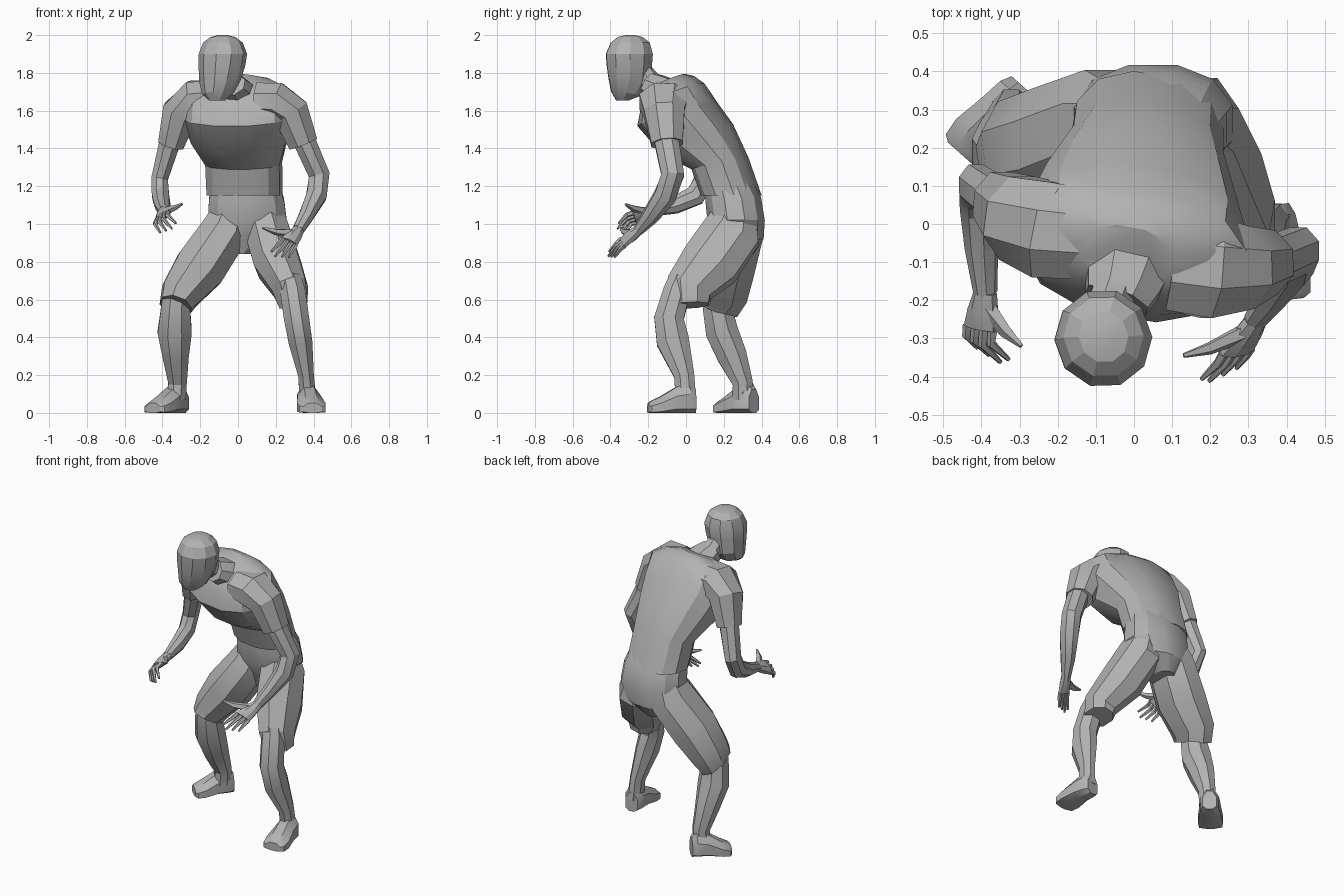
import bpy, bmesh, math
from mathutils import Vector

cube = bpy.data.objects.get("Cube")
if cube:
    bpy.data.objects.remove(cube, do_unlink=True)

grey = bpy.data.materials.new("plain grey")
grey.use_nodes = True
GREY = (0.45, 0.45, 0.45, 1)
grey.diffuse_color = GREY
grey.node_tree.nodes["Principled BSDF"].inputs["Base Color"].default_value = GREY


def loft(name, rings, sides, floor=False, angle=28, power=1):
    """Skin a closed surface over rings of (centre, side vector, depth vector)."""
    bm = bmesh.new()
    loops = []
    for c, u, v in rings:
        loop = []
        for i in range(sides):
            a = 2 * math.pi * (i + 0.5) / sides
            s, t = (math.copysign(abs(k) ** power, k) for k in (math.cos(a), math.sin(a)))
            p = c + u * s + v * t
            if floor:
                p.z = max(p.z, 0.0)
            loop.append(bm.verts.new(p))
        loops.append(loop)
    for a, b in zip(loops, loops[1:]):
        for i in range(sides):
            j = (i + 1) % sides
            bm.faces.new((a[i], a[j], b[j], b[i]))
    bm.faces.new(loops[0][::-1])
    bm.faces.new(loops[-1])
    bmesh.ops.recalc_face_normals(bm, faces=bm.faces)
    mesh = bpy.data.meshes.new(name)
    bm.to_mesh(mesh)
    bm.free()
    mesh.materials.append(grey)
    ob = bpy.data.objects.new(name, mesh)
    bpy.context.collection.objects.link(ob)
    bpy.ops.object.select_all(action='DESELECT')
    ob.select_set(True)
    bpy.context.view_layer.objects.active = ob
    bpy.ops.object.shade_smooth_by_angle(angle=math.radians(angle))


def body(name, stations, sides=12, yaw=0, **kw):
    """Loft from stations: x, y, z, half width, half depth, forward pitch."""
    w = math.radians(yaw)
    rings = []
    for x, y, z, hw, hd, pitch in stations:
        p = math.radians(pitch)
        u = Vector((math.cos(w), -math.sin(w), 0))
        v = Vector((-math.sin(w) * math.cos(p), -math.cos(w) * math.cos(p), -math.sin(p)))
        rings.append((Vector((x, y, z)), u * hw, v * hd))
    loft(name, rings, sides, **kw)


def limb(name, stations, sides=8, front=(0, -1, 0)):
    """Loft along a path of x, y, z, half width, half depth across the flats."""
    pts = [Vector(s[:3]) for s in stations]
    grow = 1.06
    rings = []
    for i, s in enumerate(stations):
        t = (pts[min(i + 1, len(pts) - 1)] - pts[max(i - 1, 0)]).normalized()
        u = t.cross(Vector(front)).normalized()
        rings.append((pts[i], u * s[3] * grow, u.cross(t) * s[4] * grow))
    loft(name, rings, sides)


def foot(name, heel, toe):
    """Shoe with a flat sole: share of length, centre height, half width, half height."""
    h, t = Vector((*heel, 0)), Vector((*toe, 0))
    side = (t - h).normalized().cross(Vector((0, 0, 1)))
    prof = [(0, .05, .045, .08), (.12, .06, .06, .105), (.4, .055, .068, .09),
            (.75, .03, .082, .06), (.95, .02, .075, .045), (1, .02, .055, .035)]
    rings = [(h.lerp(t, f) + Vector((0, 0, z)), side * w, Vector((0, 0, k)))
             for f, z, w, k in prof]
    loft(name, rings, 8, floor=True)


def hand(side, wrist, knuckle_a, knuckle_b, curl, thumb):
    """Palm, four curled fingers spread between two knuckles, and a thumb."""
    w, a, b, c = (Vector(p) for p in (wrist, knuckle_a, knuckle_b, curl))
    across, mid = (b - a), (a + b) / 2
    n = across.cross(mid - w).normalized()
    palm = [(w, across * .4, n * .028), (w.lerp(mid, .5), across * .55, n * .03),
            (mid, across * .64, n * .022)]
    loft(side + "_palm", palm, 8)
    for i, name in enumerate(("index", "middle", "ring", "little")):
        f = i / 3
        root = a.lerp(b, f)
        k = (mid - w).normalized() * (.045 - .008 * abs(i - 1))
        joint = root + k
        tip = joint + c * (1 - .12 * abs(i - 1)) + across * (f - .5) * .2
        limb(f"{side}_{name}_finger",
             [(*root, .013, .014), (*joint, .012, .012), (*tip, .006, .006)], 5, n)
    t = Vector(thumb)
    base = w.lerp(a, .4)
    bend = base.lerp(t, .5) + (a - w) * .12
    limb(side + "_thumb", [(*base, .024, .022), (*bend, .018, .015),
                           (*t, .006, .006)], 5, n)


# Trunk: shorts top, shirt, collar
body("shorts_seat", [
    (.01, .27, .84, .06, .09, 0), (.035, .28, .92, .17, .135, 0),
    (.05, .265, 1.02, .215, .157, 0), (.045, .25, 1.13, .205, .152, 6),
    (.04, .22, 1.22, .18, .13, 10)], power=.9)
body("shirt", [
    (.035, .24, 1.15, .202, .157, 0), (.03, .18, 1.32, .205, .15, 12),
    (.01, .06, 1.45, .26, .2, 24), (0, -.045, 1.58, .3, .215, 17),
    (0, -.07, 1.68, .3, .172, 22), (-.01, -.075, 1.74, .21, .12, 22),
    (-.02, -.08, 1.765, .12, .08, 22)], yaw=10, power=.86)
limb("collar", [(-.01, -.09, 1.68, .12, .09), (-.03, -.16, 1.72, .1, .075),
                (-.045, -.2, 1.74, .085, .065)], 8, (0, 0, 1))

# Head and neck
limb("neck", [(-.03, -.12, 1.69, .065, .06), (-.06, -.2, 1.76, .058, .058),
              (-.08, -.26, 1.83, .058, .058)], 8, (0, 0, 1))
body("head", [
    (-.11, -.335, 1.655, .045, .035, 0), (-.105, -.32, 1.69, .085, .08, -10),
    (-.095, -.3, 1.76, .11, .118, -8), (-.085, -.3, 1.84, .124, .125, 0),
    (-.08, -.3, 1.9, .128, .13, 0), (-.08, -.295, 1.96, .105, .108, 0),
    (-.08, -.295, 1.99, .065, .07, 0), (-.08, -.295, 2.0, .025, .025, 0)],
    sides=10, yaw=-20, angle=20)

# Sleeves
limb("left_sleeve", [(.1, -.1, 1.65, .1, .13), (.2, -.115, 1.645, .108, .135),
                     (.28, -.115, 1.59, .1, .11), (.345, -.1, 1.425, .08, .085)])
limb("right_sleeve", [(-.1, -.03, 1.66, .1, .12), (-.23, -.015, 1.655, .108, .13),
                      (-.305, .015, 1.59, .098, .115), (-.355, .055, 1.42, .07, .085)])

# Arms
limb("left_arm", [(.31, -.1, 1.55, .06, .07), (.36, -.1, 1.42, .06, .065),
                  (.43, -.07, 1.26, .057, .062), (.415, -.11, 1.15, .055, .06),
                  (.36, -.19, 1.04, .04, .045), (.32, -.25, .97, .032, .028)])
limb("right_arm", [(-.33, .04, 1.53, .06, .065), (-.37, .07, 1.4, .055, .06),
                   (-.415, .1, 1.24, .045, .058), (-.41, .05, 1.15, .046, .055),
                   (-.4, -.06, 1.1, .042, .045), (-.39, -.18, 1.07, .03, .028)])

# Hands
hand("left", (.32, -.25, .97), (.235, -.34, .92), (.305, -.325, .885),
     (-.04, -.045, -.055), (.13, -.345, .98))
hand("right", (-.39, -.18, 1.07), (-.37, -.28, 1.06), (-.435, -.265, 1.01),
     (.045, -.045, -.055), (-.295, -.32, 1.105))

# Shorts legs
limb("left_shorts_leg", [(.13, .27, 1.08, .09, .1), (.155, .245, .96, .12, .155),
                         (.21, .13, .79, .122, .158), (.275, .015, .66, .095, .125),
                         (.295, .02, .57, .078, .1)])
limb("right_shorts_leg", [(-.03, .275, 1.08, .1, .1), (-.07, .255, .96, .128, .155),
                          (-.2, .205, .77, .138, .158), (-.305, .185, .63, .108, .142),
                          (-.33, .155, .565, .085, .128)])

# Lower legs
limb("left_lower_leg", [(.275, -.02, .71, .06, .07), (.29, -.05, .64, .068, .072),
                        (.31, -.09, .5, .068, .08), (.33, -.07, .38, .064, .088),
                        (.36, -.01, .2, .042, .055), (.37, 0, .07, .045, .055)])
limb("right_lower_leg", [(-.32, .16, .66, .075, .075), (-.33, .165, .56, .078, .078),
                         (-.335, .19, .43, .092, .088), (-.33, .245, .3, .07, .08),
                         (-.32, .3, .16, .05, .055), (-.325, .3, .07, .05, .055)])

# Feet
foot("left_foot", (.365, .05), (.395, -.2))
foot("right_foot", (-.29, .36), (-.45, .18))
